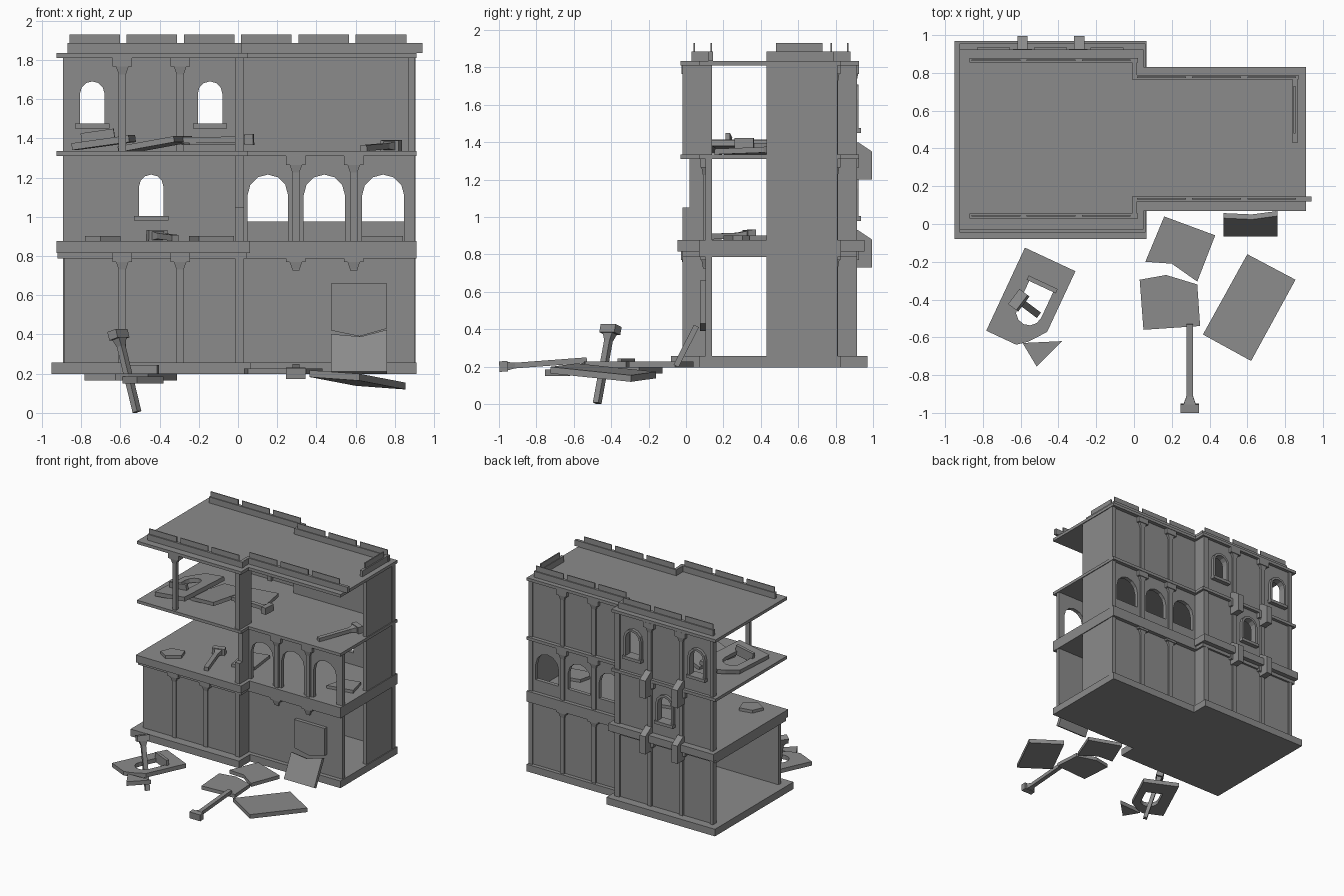
import bpy, bmesh
from math import pi, sin, cos, radians
from mathutils import Matrix, Vector

if "Cube" in bpy.data.objects:
    bpy.data.objects.remove(bpy.data.objects["Cube"])

stone = bpy.data.materials.new("grey stone")
stone.use_nodes = True
GREY = (0.26, 0.26, 0.26, 1)
stone.diffuse_color = GREY
bsdf = stone.node_tree.nodes["Principled BSDF"]
bsdf.inputs["Base Color"].default_value = GREY
bsdf.inputs["Roughness"].default_value = 0.9


def finish(name, bm, matrix):
    bmesh.ops.transform(bm, matrix=matrix, verts=bm.verts)
    bmesh.ops.recalc_face_normals(bm, faces=bm.faces)
    mesh = bpy.data.meshes.new(name)
    bm.to_mesh(mesh)
    bm.free()
    mesh.materials.append(stone)
    ob = bpy.data.objects.new(name, mesh)
    bpy.context.collection.objects.link(ob)


def prism(name, pts, depth, matrix=Matrix()):
    """Outline in local xy, extruded along local z."""
    bm = bmesh.new()
    face = bm.faces.new([bm.verts.new((u, v, 0)) for u, v in pts])
    out = bmesh.ops.extrude_face_region(bm, geom=[face])
    for v in out["geom"]:
        if isinstance(v, bmesh.types.BMVert):
            v.co.z += depth
    finish(name, bm, matrix)


def box(name, x, y, z, matrix=Matrix()):
    pts = [(x[0], y[0]), (x[1], y[0]), (x[1], y[1]), (x[0], y[1])]
    prism(name, pts, z[1] - z[0], matrix @ Matrix.Translation((0, 0, z[0])))


def upright(y):
    """Maps an outline in xy to xz, with depth running to +y."""
    return Matrix(((1, 0, 0, 0), (0, 0, 1, y), (0, 1, 0, 0), (0, 0, 0, 1)))


def place(x, y, z, turn=0, tilt_x=0, tilt_y=0):
    return (Matrix.Translation((x, y, z)) @ Matrix.Rotation(radians(turn), 4, 'Z')
            @ Matrix.Rotation(radians(tilt_x), 4, 'X') @ Matrix.Rotation(radians(tilt_y), 4, 'Y'))


def arch(c, w, sill, top):
    r = w / 2
    arc = [(c - r * cos(pi * i / 6), top - r + r * sin(pi * i / 6)) for i in range(7)]
    return [(c - r, sill)] + arc + [(c + r, sill)]


def bay(x0, x1, sill, z1, c, w, top, broken=False):
    corner = [(x0 + .12, z1), (x0 + .07, z1 - .04), (x0, z1 - .13)] if broken else [(x0, z1)]
    return [(x0, sill)] + arch(c, w, sill, top) + [(x1, sill), (x1, z1)] + corner


def column(name, base, top):
    """Flat rectangular shaft with a flared neck and a block capital at the top end."""
    base, top = Vector(base), Vector(top)
    axis = top - base
    h = axis.length
    bm = bmesh.new()
    rings = []
    for r, d, z in [(.018, .015, 0), (.018, .015, h - .085), (.032, .022, h - .045),
                    (.05, .028, h - .045), (.05, .028, h)]:
        rings.append([bm.verts.new(p) for p in ((-r, -d, z), (r, -d, z), (r, d, z), (-r, d, z))])
    for a, b in zip(rings, rings[1:]):
        for i in range(4):
            j = (i + 1) % 4
            bm.faces.new((a[i], a[j], b[j], b[i]))
    bm.faces.new(rings[0])
    bm.faces.new(rings[-1])
    leaning = axis.xy.length > .001
    rot = axis.to_track_quat('Z', 'Y').to_matrix().to_4x4() if leaning else Matrix()
    finish(name, bm, Matrix.Translation(base) @ rot)


# Floor slabs, ceiling under the first floor, and roof: wide left block, narrower right block
for name, x0, xs, ya, yb, z0, z1 in [("ground_slab", -.95, .065, -.08, .97, .197, .257),
                                     ("ground_ceiling", -.92, .045, -.02, .915, .787, .815),
                                     ("first_floor", -.925, .06, -.045, .955, .815, .877),
                                     ("second_floor", -.925, .05, -.03, .925, 1.31, 1.335),
                                     ("roof_slab", -.925, .05, -.03, .925, 1.81, 1.835)]:
    outline = [(x0, ya), (xs, ya), (xs, .07), (.91, .07), (.91, .83), (xs, .83), (xs, yb), (x0, yb)]
    prism(name, outline, z1 - z0, Matrix.Translation((0, 0, z0)))

storeys = [(.257, .815), (.877, 1.31), (1.335, 1.81)]
left_bays = [(-.887, -.59), (-.59, -.295), (-.295, 0)]
right_bays = [(0, .295), (.295, .59), (.59, .903)]
windows = {(1, 1): (-.4425, 1.005, 1.215), (2, 0): (-.743, 1.475, 1.69), (2, 2): (-.1425, 1.475, 1.69)}
arches = [(.152, .205), (.44, .21), (.74, .215)]
T = .033

for s, (z0, z1) in enumerate(storeys):
    # Left block back wall with framed windows
    for b, (x0, x1) in enumerate(left_bays):
        if (s, b) in windows:
            c, sill, top = windows[s, b]
            prism("window_wall", bay(x0, x1, sill, z1, c, .125, top), T, upright(.865))
            box("wall_under_window", (x0, x1), (.865, .898), (z0, sill))
            ring = arch(c, .165, sill, top + .02) + arch(c, .125, sill, top)[::-1]
            prism("window_frame", ring, .025, upright(.898))
            box("window_sill", (c - .087, c + .087), (.845, .935), (sill - .025, sill))
        else:
            box("back_wall", (x0, x1), (.865, .898), (z0, z1))
    # Right block back wall, arcaded on the middle storey
    for (x0, x1), (c, w) in zip(right_bays, arches):
        if s == 1:
            prism("back_arch", bay(x0, x1, .977, z1, c, w, 1.215), T, upright(.765))
            box("back_parapet", (x0, x1), (.765, .798), (z0, .977))
            prism("front_arch", bay(x0, x1, z0, z1, c, w, 1.215), T, upright(.105))
        else:
            box("back_wall", (x0, x1), (.765, .798), (z0, z1))
    # Side returns and corner posts where the two blocks meet, and the surviving end wall
    box("front_return", (-.015, .03), (.02, .14), (z0, z1))
    box("back_return", (-.015, .03), (.765, .87), (z0, z1))
    box("back_corner_post", (-.015, .03), (.87, .913), (z0, z1))
    box("back_left_corner", (-.892, -.865), (.865, .913), (z0, z1))
    box("end_wall", (.868, .903), (.43, .8), (z0, z1))
    box("end_corner_pilaster", (.87, .906), (.765, .81), (z0, z1))
    # Pilasters
    for x in (-.59, -.295):
        column("back_pilaster", (x, .898, z0), (x, .898, z1))
    for x in (.295, .59):
        column("back_pilaster", (x, .798, z0), (x, .798, z1))
        if s == 1:
            column("front_pilaster", (x, .105, z0), (x, .105, z1))
        elif s == 0:
            column("front_capital", (x, .105, z1 - .09), (x, .105, z1))

# Ground storey front walls, pilasters, corner posts and the free-standing upper column
GROUND, FIRST, SECOND = storeys
box("front_wall_left", (-.887, 0), (-.004, .029), GROUND)
box("front_wall_right", (0, .903), (.105, .138), GROUND)
for x in (-.59, -.295):
    column("front_pilaster", (x, 0, GROUND[0]), (x, 0, GROUND[1]))
column("upper_column", (-.59, .005, SECOND[0]), (-.59, .005, SECOND[1]))
column("inner_pilaster", (-.295, .855, SECOND[0]), (-.295, .855, SECOND[1]))
for z in (GROUND, (FIRST[0], 1.05), SECOND):
    box("front_corner_post", (-.015, .03), (-.02, .02), z)

# Buttresses on the back wall
for x in (-.59, -.29):
    for z in (.73, 1.2):
        side = [(.895, z), (.995, z), (.995, z + .15), (.92, z + .2), (.895, z + .2)]
        m = Matrix(((0, 0, 1, x - .027), (1, 0, 0, 0), (0, 1, 0, 0), (0, 0, 0, 1)))
        prism("buttress", side, .054, m)

# Roof parapet with thin raised crests
LOW, MID, HIGH = 1.835, 1.885, 1.93
for x0, x1, y in [(-.87, .02, .03), (-.87, .02, .855), (0, .94, .12), (0, .87, .765)]:
    box("parapet", (x0, x1), (y, y + .025), (LOW, MID))
for y in (.03, .765):
    box("parapet_return", (-.01, .015), (y, y + .115), (LOW, MID))
box("parapet_end", (.84, .865), (.43, .79), (LOW, MID))
box("parapet_end_crest", (.845, .855), (.48, .73), (MID, HIGH))
for i in range(6):
    x = -.86 + i * .292
    for y in ((.04, .862) if i < 3 else (.13, .772)):
        box("parapet_crest", (x, x + .258), (y, y + .008), (MID, HIGH))

# Broken wall panel leaning against the front
lean = [(.475, .42), (.62, .39), (.76, .43), (.76, .66), (.475, .66)]
prism("leaning_panel_top", lean, .03, upright(.074))
foot = [(0, 0), (.285, 0), (.285, .24), (.15, .2), (0, .215)]
prism("leaning_panel_foot", foot, .03, place(.475, -.04, .197, 0, 63))

# Fallen slabs in front
flat_slabs = [[(.16, .04), (.43, -.06), (.335, -.305), (.2, -.21), (.06, -.2)],
              [(.03, -.295), (.17, -.27), (.335, -.32), (.35, -.54), (.05, -.56)]]
for pts in flat_slabs:
    prism("fallen_slab", pts, .03, Matrix.Translation((0, 0, .197)))
slope = Matrix(((1, 0, 0, 0), (0, 1, 0, 0), (-.1, -.05, 1, .19), (0, 0, 0, 1)))
prism("tilted_slab", [(.6, -.16), (.855, -.295), (.62, -.725), (.365, -.585)], .035, slope)
prism("slab_chip", [(-.59, -.63), (-.38, -.62), (-.515, -.755)], .035, place(0, 0, .15))


# Fallen window panels, one outside and one on the second floor
def window_panel(m):
    prism("fallen_window_panel", bay(0, .295, .15, .485, .13, .14, .37, True), .035, m)
    box("fallen_panel_base", (0, .295), (0, .15), (0, .035), m)
    box("fallen_panel_sill", (.045, .215), (.125, .15), (.01, .08), m)


window_panel(place(-.31, -.25, .165, 155))
window_panel(place(-.845, .1, 1.34, -4, 0, -8))
box("floor_slab_middle", (-.15, .15), (-.18, .18), (0, .03), place(-.42, .35, 1.355, -15, 0, -10))
box("floor_slab_inner", (-.13, .13), (-.12, .12), (0, .03), place(-.14, .45, 1.365, 10))

# Broken columns
column("fallen_column_upright", (-.515, -.475, .005), (-.615, -.4, .42))
column("fallen_column_front", (.295, -.53, .235), (.295, -.998, .2))
column("fallen_column_upper", (-.3, .33, 1.39), (.08, .31, 1.395))
column("fallen_column_right", (.64, .16, 1.35), (.79, .5, 1.363))
column("fallen_column_middle", (-.32, .03, .892), (-.42, .36, .905))

# Rubble on the first floor
prism("floor_rubble", [(-.78, .08), (-.7, .03), (-.6, .1), (-.63, .19), (-.74, .17)], .025, place(0, 0, .877))
prism("floor_rubble", [(-.2, .2), (-.02, .25), (-.05, .5), (-.25, .45)], .025, place(0, 0, .877))
prism("floor_rubble", [(.62, .3), (.84, .34), (.8, .5), (.66, .47)], .025, place(0, 0, .877))
